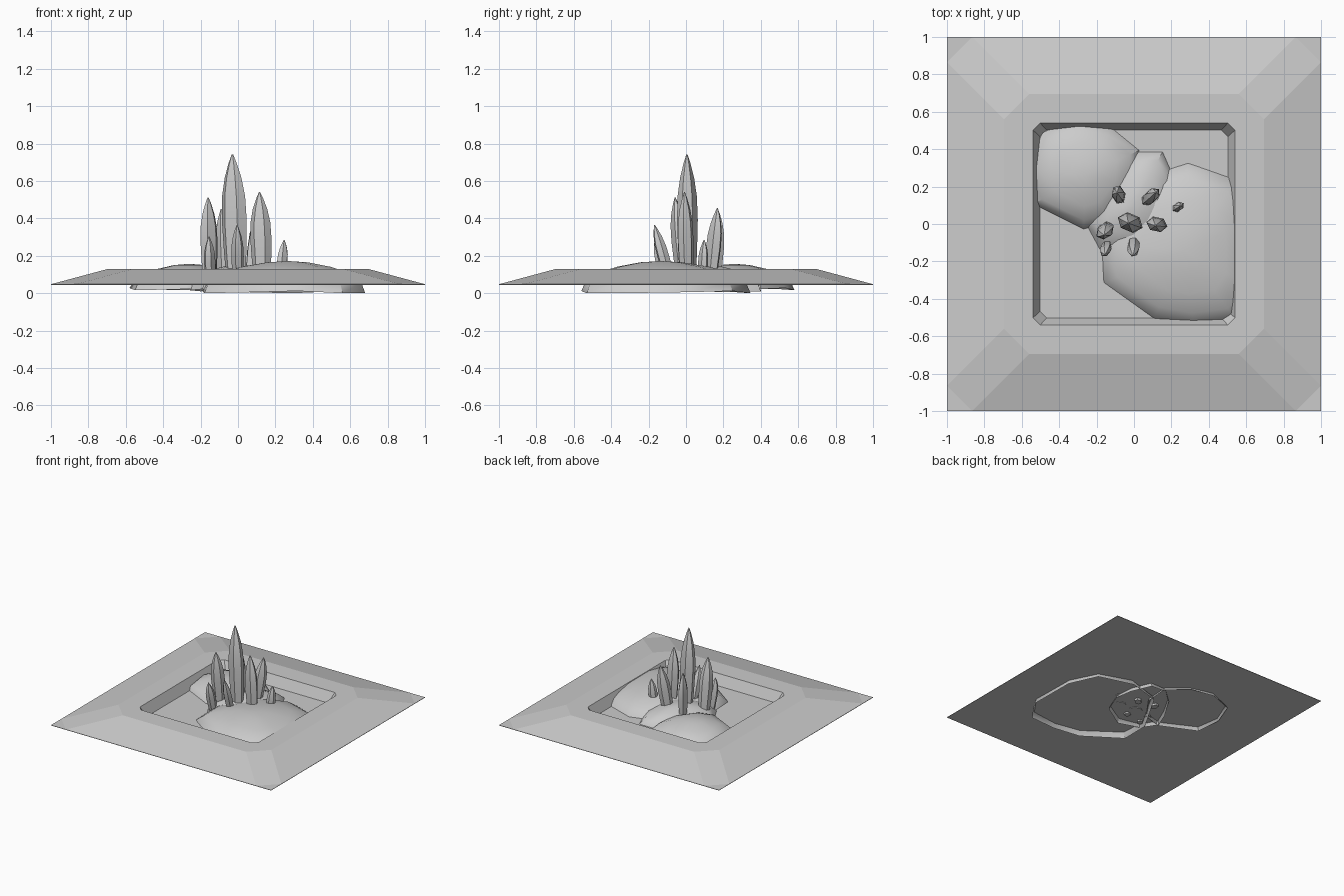
import bpy, bmesh, math
from mathutils import Vector

if "Cube" in bpy.data.objects:
    bpy.data.objects.remove(bpy.data.objects["Cube"])

grey = bpy.data.materials.new("stone_grey")
grey.diffuse_color = (0.6, 0.6, 0.6, 1)
grey.use_nodes = True
grey.node_tree.nodes["Principled BSDF"].inputs["Base Color"].default_value = grey.diffuse_color


def finish(name, bm, smooth=None):
    bmesh.ops.recalc_face_normals(bm, faces=bm.faces)
    me = bpy.data.meshes.new(name)
    bm.to_mesh(me)
    bm.free()
    ob = bpy.data.objects.new(name, me)
    bpy.context.collection.objects.link(ob)
    me.materials.append(grey)
    if smooth:
        bpy.ops.object.select_all(action='DESELECT')
        ob.select_set(True)
        bpy.context.view_layer.objects.active = ob
        bpy.ops.object.shade_smooth_by_angle(angle=math.radians(smooth))
    return ob


def bridge(bm, a, b):
    n = len(a)
    for i in range(n):
        bm.faces.new((a[i], a[(i + 1) % n], b[(i + 1) % n], b[i]))


def octagon(bm, a, c, z):
    # square with cut corners: sides at +-a, corners starting at +-c
    pts = [(a, -c), (a, c), (c, a), (-c, a), (-a, c), (-a, -c), (-c, -a), (c, -a)]
    return [bm.verts.new((x, y, z)) for x, y in pts]


# thin base plate, also the floor of the pit
bm = bmesh.new()
bmesh.ops.create_cube(bm, size=1)
bmesh.ops.scale(bm, vec=(2, 2, 0.003), verts=bm.verts)
bmesh.ops.translate(bm, vec=(0, 0, 0.0465), verts=bm.verts)
finish("base_plate", bm)

# raised frame: outer slope, flat top, inner wall
bm = bmesh.new()
loops = [octagon(bm, *p) for p in ((1, 0.865, 0.048), (0.695, 0.56, 0.13),
                                   (0.54, 0.502, 0.13), (0.503, 0.467, 0.048))]
for a, b in zip(loops, loops[1:]):
    bridge(bm, a, b)
finish("ground_frame", bm)


# rocks: base outline shrunk towards the apex, open underneath
def rock(name, apex, outline, base_z, profile):
    bm = bmesh.new()
    ax, ay, az = apex
    rings = []
    for k, (s, h) in enumerate(profile):
        ring = []
        for i, (x, y) in enumerate(outline):
            z = base_z + 0.012 * (i % 3) / 2 if k == 0 else az * h
            ring.append(bm.verts.new((ax + (x - ax) * s, ay + (y - ay) * s, z)))
        rings.append(ring)
    for a, b in zip(rings, rings[1:]):
        bridge(bm, a, b)
    top = bm.verts.new(apex)
    for i in range(len(outline)):
        bm.faces.new((rings[-1][i], rings[-1][(i + 1) % len(outline)], top))
    finish(name, bm, 35)


dome = [(1, 0), (0.95, 0.33), (0.8, 0.62), (0.55, 0.82), (0.25, 0.96)]
rock("large_rock", (0.27, -0.14, 0.172),
     [(0.68, -0.36), (0.67, 0.03), (0.56, 0.25), (0.29, 0.345), (0.02, 0.26),
      (-0.19, -0.1), (-0.18, -0.32), (0.1, -0.52), (0.32, -0.56), (0.56, -0.53)],
     0.0, dome)
rock("left_rock", (-0.26, 0.26, 0.157),
     [(-0.55, 0.1), (-0.27, -0.04), (-0.12, 0.0), (0.03, 0.2), (0.04, 0.4), (-0.12, 0.53),
      (-0.3, 0.58), (-0.5, 0.5), (-0.58, 0.3)],
     0.016, dome)
rock("middle_rock", (0.0, 0.1, 0.152),
     [(0.16, 0.4), (0.02, 0.4), (-0.1, 0.29), (-0.2, 0.12), (-0.26, -0.02), (-0.19, -0.15),
      (0.0, -0.19), (0.18, -0.08), (0.24, 0.08), (0.23, 0.24)],
     0.01, dome)

# crystals: six-sided spindles leaning from base to tip
spindle = [(0, 0.72), (0.25, 0.9), (0.5, 1), (0.68, 0.93), (0.82, 0.68), (0.93, 0.34), (1, 0.06)]


def crystal(name, base, tip, rx, ry, turn):
    bm = bmesh.new()
    b, t = Vector(base), Vector(tip)
    rings = []
    for h, s in spindle:
        c = b.lerp(t, h)
        ring = []
        for i in range(6):
            a = math.tau * i / 6
            u, v = math.cos(a) * rx * s, math.sin(a) * ry * s
            ring.append(bm.verts.new((c.x + u * math.cos(turn) - v * math.sin(turn),
                                      c.y + u * math.sin(turn) + v * math.cos(turn), c.z)))
        rings.append(ring)
    for p, q in zip(rings, rings[1:]):
        bridge(bm, p, q)
    bm.faces.new(rings[0])
    bm.faces.new(rings[-1])
    finish(name, bm, 40)


for i, c in enumerate([
    ((-0.01, 0.01, 0.04), (-0.03, 0.005, 0.742), 0.072, 0.052, -0.4),
    ((0.13, 0.005, 0.04), (0.115, -0.008, 0.54), 0.058, 0.042, -0.2),
    ((-0.15, -0.015, 0.04), (-0.16, -0.058, 0.512), 0.052, 0.038, 0.5),
    ((-0.075, 0.145, 0.03), (-0.09, 0.168, 0.45), 0.037, 0.05, 0.2),
    ((0.065, 0.125, 0.03), (0.115, 0.168, 0.455), 0.05, 0.036, 0.75),
    ((0.225, 0.085, 0.04), (0.247, 0.097, 0.285), 0.034, 0.024, 0.6),
    ((-0.147, -0.105, 0.03), (-0.155, -0.162, 0.302), 0.037, 0.028, 0.9),
    ((0.0, -0.075, 0.03), (-0.005, -0.168, 0.365), 0.034, 0.034, 0.2),
]):
    crystal("crystal_%d" % (i + 1), *c)
